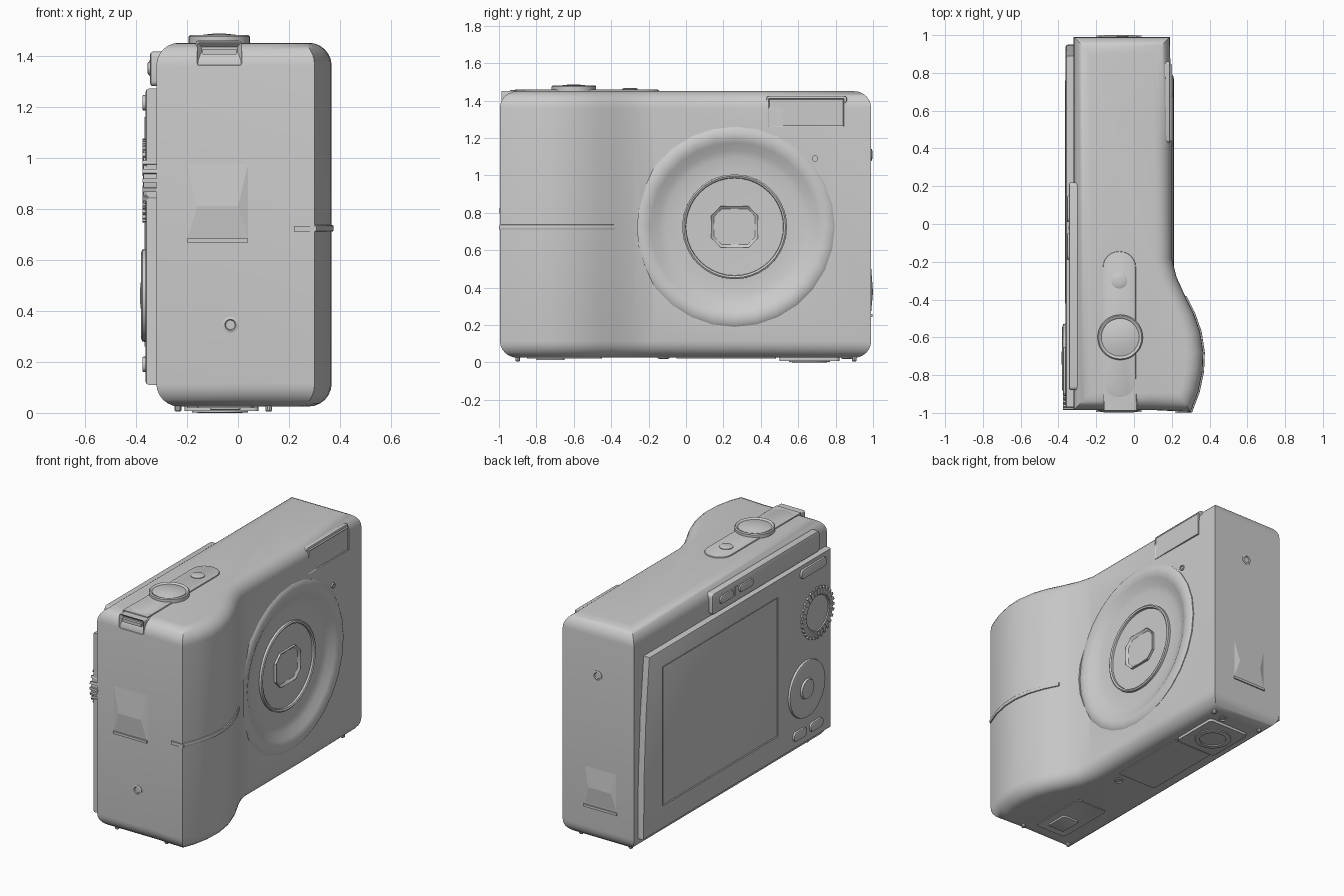
import bpy, bmesh, math
from mathutils import Vector

cube = bpy.data.objects.get("Cube")
if cube:
    bpy.data.objects.remove(cube, do_unlink=True)

grey = bpy.data.materials.new("satin_grey")
grey.use_nodes = True
grey.diffuse_color = (0.6, 0.6, 0.6, 1)
grey.node_tree.nodes["Principled BSDF"].inputs["Base Color"].default_value = (0.6, 0.6, 0.6, 1)


def place(axis, a, b, h):
    """Map a 2D outline point and a height along the axis to 3D."""
    return {"x": Vector((h, a, b)), "y": Vector((a, h, b)), "z": Vector((a, b, h))}[axis]


def finish(name, bm, angle=35):
    bmesh.ops.recalc_face_normals(bm, faces=bm.faces[:])
    me = bpy.data.meshes.new(name)
    bm.to_mesh(me)
    bm.free()
    me.materials.append(grey)
    for p in me.polygons:
        p.use_smooth = True
    me.set_sharp_from_angle(angle=math.radians(angle))
    ob = bpy.data.objects.new(name, me)
    bpy.context.collection.objects.link(ob)
    return ob


def prism(name, pts, axis, lo, hi, bevel=0.0, segs=2, both=False, sink=0.0, border=0.0):
    """Extruded outline, optionally with rounded rims or an inset sunken top."""
    bm = bmesh.new()
    bot = [bm.verts.new(place(axis, a, b, lo)) for a, b in pts]
    top = [bm.verts.new(place(axis, a, b, hi)) for a, b in pts]
    n = len(pts)
    lower, upper = bm.faces.new(bot), bm.faces.new(top)
    for i in range(n):
        bm.faces.new((bot[i], bot[(i + 1) % n], top[(i + 1) % n], top[i]))
    bmesh.ops.recalc_face_normals(bm, faces=bm.faces[:])
    if border:
        bmesh.ops.inset_region(bm, faces=[upper], thickness=border)
        bmesh.ops.translate(bm, verts=upper.verts[:], vec=place(axis, 0, 0, sink))
    if bevel:
        edges = [e for e in bm.edges if all(v in top for v in e.verts)]
        if both:
            edges += lower.edges[:]
        bmesh.ops.bevel(bm, geom=edges, offset=bevel, segments=segs, profile=0.5,
                        affect="EDGES", clamp_overlap=False)
    return finish(name, bm)


def lathe(name, centre, axis, prof, n=32):
    """Turned part; the profile lists (radius, position along the axis)."""
    bm = bmesh.new()
    rings = []
    for r, h in prof:
        rings.append([bm.verts.new(place(axis, centre[0] + r * math.cos(2 * math.pi * i / n),
                                         centre[1] + r * math.sin(2 * math.pi * i / n), h))
                      for i in range(n)])
    for p, q in zip(rings, rings[1:]):
        for i in range(n):
            bm.faces.new((p[i], p[(i + 1) % n], q[(i + 1) % n], q[i]))
    bm.faces.new(rings[0])
    bm.faces.new(rings[-1])
    return finish(name, bm)


def rect(a0, a1, b0, b1, r=0.0, n=4):
    """Rectangle outline with rounded corners."""
    if not r:
        return [(a0, b0), (a1, b0), (a1, b1), (a0, b1)]
    out = []
    for k, (a, b) in enumerate([(a1 - r, b1 - r), (a0 + r, b1 - r), (a0 + r, b0 + r), (a1 - r, b0 + r)]):
        for i in range(n + 1):
            t = math.pi / 2 * (k + i / n)
            out.append((a + r * math.cos(t), b + r * math.sin(t)))
    return out


# body with the bulging grip
grip = [(0.2, -0.18), (0.225, -0.28), (0.27, -0.38), (0.315, -0.47), (0.35, -0.57),
        (0.367, -0.68), (0.363, -0.78), (0.34, -0.89), (0.3, -0.995)]
outline = [(-0.32, 0.99), (0.19, 0.99), (0.2, 0.4)] + grip + [(0.1, -0.985), (-0.32, -0.985)]
body = prism("body", outline, "z", 0.025, 1.45, bevel=0.09, segs=6, both=True)

# lens well cut into the body
well = prism("lens_well_cutter", rect(-0.26, 0.78, 0.2, 1.24, 0.52, 8), "x", 0.13, 0.6)
well.hide_render = True
mod = body.modifiers.new("lens_well", "BOOLEAN")
mod.object = well
mod.operation = "DIFFERENCE"
bpy.context.view_layer.objects.active = body
bpy.ops.object.modifier_apply(modifier=mod.name)
bpy.data.objects.remove(well, do_unlink=True)
body.data.set_sharp_from_angle(angle=math.radians(35))

# lens dish, barrel and shutter window
LENS = (0.26, 0.725)
lathe("lens_dish", LENS, "x", [(0.535, 0.14), (0.535, 0.2), (0.52, 0.21), (0.48, 0.212), (0.45, 0.2),
                               (0.41, 0.178), (0.37, 0.168), (0.3, 0.165), (0.28, 0.165), (0.28, 0.135)], 28)
lathe("lens_barrel", LENS, "x", [(0.28, 0.14), (0.28, 0.18), (0.272, 0.185), (0.262, 0.18),
                                 (0.26, 0.168), (0.14, 0.165)], 40)
prism("lens_window", rect(0.135, 0.385, 0.615, 0.835, 0.05, 1), "x", 0.15, 0.18, sink=-0.012, border=0.016)

# flash and its hood
prism("flash", rect(0.44, 0.845, 1.26, 1.41), "x", 0.13, 0.202, sink=-0.004, border=0.008)
prism("flash_hood", rect(0.43, 0.86, 1.385, 1.425, 0.015), "x", 0.1, 0.19, bevel=0.006)
lathe("sensor_hole", (0.69, 1.09), "x", [(0.017, 0.19), (0.017, 0.205), (0.01, 0.205), (0.01, 0.2)], 12)

# trim band that follows the grip
band = [(x + 0.008, y) for x, y in grip[2:]]
band += [(x - 0.03, y) for x, y in reversed(grip[2:])]
prism("grip_band", band, "z", 0.71, 0.736, bevel=0.006, both=True)
prism("grip_band_end", rect(0.22, 0.305, 0.711, 0.733), "y", -0.9, -1.0)

# top plate, shutter button, power button and strap lug
prism("top_plate", rect(-0.165, 0.01, -0.92, -0.145, 0.085, 6), "z", 1.43, 1.458, bevel=0.006)
prism("top_plate_tail", rect(-0.165, 0.01, -0.94, -0.82), "z", 1.43, 1.457)
lathe("shutter_button", (-0.073, -0.6), "z", [(0.12, 1.44), (0.12, 1.474), (0.114, 1.48), (0.106, 1.478),
                                              (0.1, 1.472), (0.06, 1.482), (0.02, 1.486)], 36)
lathe("power_button", (-0.078, -0.3), "z", [(0.042, 1.45), (0.042, 1.462), (0.034, 1.466), (0.01, 1.467)], 20)
prism("strap_lug", rect(-0.16, 0.015, 1.36, 1.452, 0.01), "y", -0.9, -0.987, sink=0.02, border=0.018)
prism("strap_bar", rect(-0.14, -0.005, 1.405, 1.425), "y", -0.93, -0.985)

# rear panel with screen
rear = [(0.95, 0.11), (0.945, 0.5), (0.925, 0.9), (0.89, 1.27), (-0.97, 1.27), (-0.97, 0.11)]
prism("rear_panel", rear, "x", -0.3, -0.362, bevel=0.012)
prism("screen", rect(-0.42, 0.76, 0.26, 1.16), "x", -0.35, -0.366, sink=0.008, border=0.014)

# upper rear strip and its buttons
prism("rear_strip", rect(-0.88, 0.22, 1.28, 1.415, 0.02), "x", -0.28, -0.344, bevel=0.01)
for i, y in enumerate((0.08, -0.12)):
    prism(f"strip_button_{i}", rect(y - 0.07, y + 0.07, 1.325, 1.375, 0.024), "x", -0.33, -0.354, bevel=0.005)
prism("strip_indicator", rect(-0.03, -0.012, 1.32, 1.38), "x", -0.33, -0.348)

# rear buttons
for name, y, half, z in (("zoom_button", -0.78, 0.13, 1.215), ("menu_button", -0.64, 0.065, 0.19),
                         ("delete_button", -0.81, 0.065, 0.19)):
    prism(name, rect(y - half, y + half, z - 0.03, z + 0.03, 0.026), "x", -0.35, -0.375, bevel=0.005)

# direction pad
lathe("direction_pad", (-0.71, 0.46), "x", [(0.185, -0.35), (0.18, -0.375), (0.165, -0.38), (0.09, -0.37),
                                            (0.065, -0.368), (0.06, -0.38), (0.02, -0.384)], 32)

# mode dial with knurled rim
lathe("mode_dial", (-0.82, 0.91), "x", [(0.155, -0.3), (0.155, -0.37), (0.115, -0.372), (0.11, -0.366)], 32)
bm = bmesh.new()
for i in range(28):
    t = 2 * math.pi * i / 28
    for v in bmesh.ops.create_cube(bm, size=1)["verts"]:
        r, s = 0.143 + v.co.x * 0.045, v.co.y * 0.016
        v.co = Vector((-0.345 + v.co.z * 0.06, -0.82 + r * math.cos(t) - s * math.sin(t),
                       0.91 + r * math.sin(t) + s * math.cos(t)))
finish("mode_dial_teeth", bm)


def side_door(name, z, height, y, out):
    """Pull tab that rises to a ridge above a thin ledge."""
    bm = bmesh.new()
    base = [bm.verts.new((x, y, h)) for x, h in rect(-0.2, 0.04, z, z + height)]
    ridge = [bm.verts.new((x, y + out * 0.012, z + height * 0.45)) for x in (-0.0, -0.16)]
    a, b, c, d = base
    for f in ((a, b, ridge[0], ridge[1]), (b, c, ridge[0]), (c, d, ridge[1], ridge[0]), (d, a, ridge[1])):
        bm.faces.new(f)
    finish(name, bm, 1)
    prism(name + "_ledge", rect(-0.2, 0.04, z - 0.008, z + 0.008), "y", y - out * 0.02, y + out * 0.01)


side_door("grip_side_tab", 0.675, 0.3, -0.985, -1)
side_door("far_side_tab", 0.25, 0.28, 0.988, 1)


def screw(name, centre, axis, face, out):
    lathe(name, centre, axis, [(0.032, face - out * 0.02), (0.032, face + out * 0.003),
                               (0.022, face + out * 0.006), (0.016, face - out * 0.004)], 16)


screw("grip_side_screw", (-0.03, 0.345), "y", -0.985, -1)
screw("far_side_screw", (-0.06, 1.11), "y", 0.99, 1)
for i, y in enumerate((-0.12, 0.86)):
    screw(f"base_screw_{i}", (0.02, y), "z", 0.025, -1)

# underside: tripod socket, battery door, latch and feet
prism("tripod_plate", rect(-0.21, 0.08, 0.5, 0.82, 0.02), "z", 0.04, 0.008)
lathe("tripod_socket", (-0.07, 0.66), "z", [(0.11, 0.03), (0.11, 0.002), (0.08, 0.0), (0.08, 0.007), (0.05, 0.0075)], 28)
prism("battery_door", rect(-0.2, 0.08, -0.05, 0.48, 0.01), "z", 0.03, 0.02)
prism("latch_frame", rect(-0.16, 0.06, -0.85, -0.45, 0.02), "z", 0.04, 0.02, sink=0.004, border=0.015)
prism("latch_slider", rect(-0.11, 0.01, -0.8, -0.65, 0.015), "z", 0.04, 0.012, bevel=0.004)
for i, x in enumerate((-0.235, 0.12)):
    for j, y in enumerate((-0.9, 0.9)):
        lathe(f"foot_{i}_{j}", (x, y), "z", [(0.013, 0.05), (0.013, 0.01), (0.01, 0.006)], 10)
